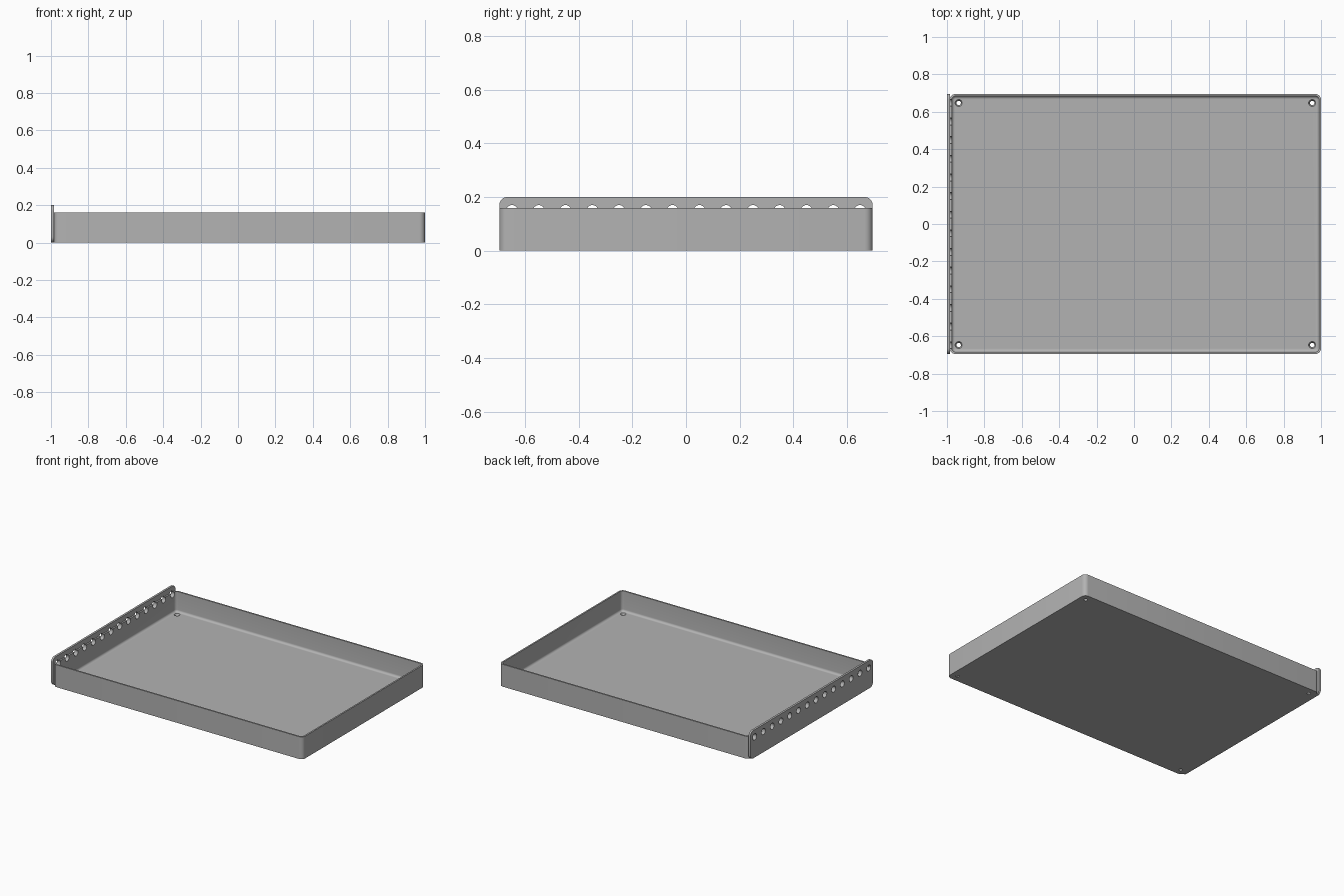
import bpy, bmesh, math
from mathutils import Matrix, Vector

if "Cube" in bpy.data.objects:
    bpy.data.objects.remove(bpy.data.objects["Cube"], do_unlink=True)

X0, X1, Y = -0.985, 1.0, 0.695      # tray outline
RIM, FLOOR, WALL, FILLET = 0.16, 0.014, 0.011, 0.016
CX = (X0 + X1) / 2

grey = bpy.data.materials.new("plain grey")
grey.use_nodes = True
grey.diffuse_color = (0.45, 0.45, 0.45, 1)
grey.node_tree.nodes["Principled BSDF"].inputs["Base Color"].default_value = grey.diffuse_color


def rounded_rect(half_w, half_h, r, steps=6):
    """Outline of a rounded rectangle, counter-clockwise."""
    pts = []
    for q, (sx, sy) in enumerate([(1, 1), (-1, 1), (-1, -1), (1, -1)]):
        for i in range(steps + 1):
            a = math.pi / 2 * (q + i / steps)
            pts.append((sx * (half_w - r) + r * math.cos(a),
                        sy * (half_h - r) + r * math.sin(a)))
    return pts


def loft(name, rings):
    """Skin closed rings and cap both ends."""
    bm = bmesh.new()
    loops = [[bm.verts.new(p) for p in ring] for ring in rings]
    for a, b in zip(loops, loops[1:]):
        n = len(a)
        for i in range(n):
            bm.faces.new((a[i], a[(i + 1) % n], b[(i + 1) % n], b[i]))
    bm.faces.new(loops[0])
    bm.faces.new(loops[-1])
    return finish(name, bm)


def finish(name, bm):
    bmesh.ops.recalc_face_normals(bm, faces=bm.faces)
    me = bpy.data.meshes.new(name)
    bm.to_mesh(me)
    bm.free()
    me.materials.append(grey)
    ob = bpy.data.objects.new(name, me)
    bpy.context.collection.objects.link(ob)
    return ob


def cone_cutters(name, centres, axis, r1, r2, depth):
    """A set of identical cutters pointing along one axis."""
    bm = bmesh.new()
    turn = Vector((0, 0, 1)).rotation_difference(Vector(axis)).to_matrix().to_4x4()
    for c in centres:
        bmesh.ops.create_cone(bm, cap_ends=True, segments=24, radius1=r1, radius2=r2,
                              depth=depth, matrix=Matrix.Translation(c) @ turn)
    ob = finish(name, bm)
    ob.hide_render = True
    return ob


def cut(ob, cutter):
    bpy.context.view_layer.objects.active = ob
    mod = ob.modifiers.new("holes", "BOOLEAN")
    mod.operation, mod.solver, mod.object = "DIFFERENCE", "EXACT", cutter
    bpy.ops.object.modifier_apply(modifier=mod.name)


# Tray: outer wall, rim, inner wall, filleted floor edge
def tray_ring(inset, z, r):
    return [(CX + x, y, z) for x, y in
            rounded_rect((X1 - X0) / 2 - inset, Y - inset, r)]


rings = [tray_ring(0, 0, 0.03), tray_ring(0, RIM, 0.03), tray_ring(WALL, RIM, 0.02)]
for i in range(7):
    a = math.pi / 2 * i / 6
    inset = FILLET * (1 - math.cos(a))
    rings.append(tray_ring(WALL + inset, FLOOR + FILLET * (1 - math.sin(a)), 0.02 - inset))
tray = loft("tray", rings)

# Tall end plate with rounded corners
plate = loft("end_plate", [[(x, y, 0.1 + z) for y, z in rounded_rect(Y, 0.1, 0.03)]
                           for x in (-1.0, X0)])

# Row of round holes through the end plate and the wall behind it
row = [(-0.98, -0.648 + i * 1.296 / 13, 0.148) for i in range(14)]
row_cutter = cone_cutters("hole_row_cutter", row, (1, 0, 0), 0.022, 0.022, 0.08)
# Countersunk screw holes in the floor corners
screws = [(CX + sx * 0.945, sy * 0.647, FLOOR / 2) for sx in (-1, 1) for sy in (-1, 1)]
screw_cutter = cone_cutters("screw_hole_cutter", screws, (0, 0, 1), 0.011, 0.02, FLOOR + 0.004)

cut(plate, row_cutter)
cut(tray, row_cutter)
cut(tray, screw_cutter)
for c in (row_cutter, screw_cutter):
    bpy.data.objects.remove(c, do_unlink=True)

for ob in (tray, plate):
    bpy.ops.object.select_all(action="DESELECT")
    ob.select_set(True)
    bpy.context.view_layer.objects.active = ob
    bpy.ops.object.shade_smooth_by_angle(angle=math.radians(35))
